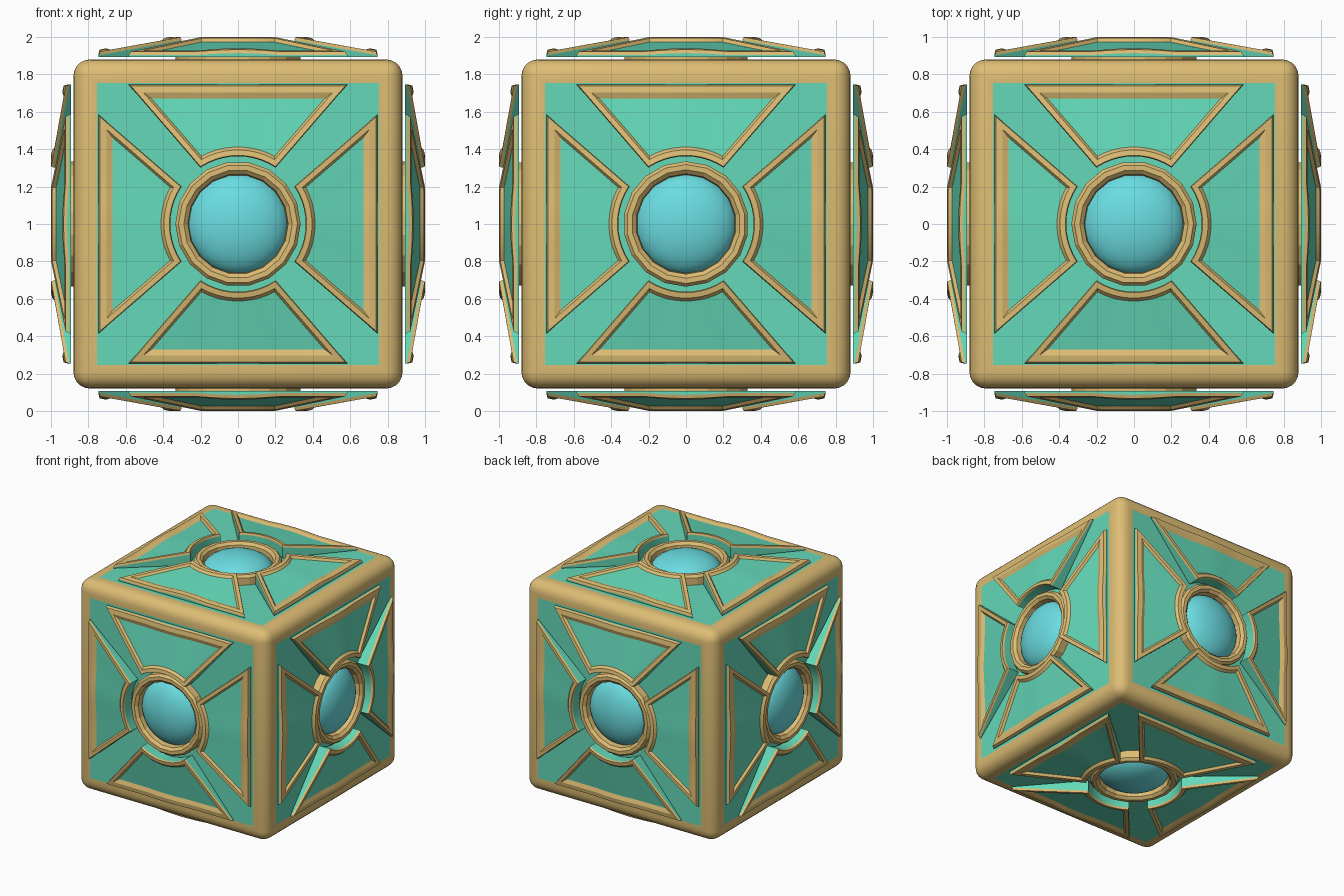
import bpy, bmesh, math
from mathutils import Matrix, Vector

if "Cube" in bpy.data.objects:
    bpy.data.objects.remove(bpy.data.objects["Cube"])


def material(name, rgb):
    m = bpy.data.materials.new(name)
    m.diffuse_color = (*rgb, 1)
    m.use_nodes = True
    m.node_tree.nodes["Principled BSDF"].inputs["Base Color"].default_value = m.diffuse_color
    return m


GOLD = material("warm gold", (0.73, 0.51, 0.175))
TEAL = material("teal", (0.125, 0.69, 0.48))
BLUE = material("aqua blue", (0.145, 0.72, 0.75))
CENTRE = Matrix.Translation((0, 0, 1))
FACES = {
    "top": Matrix.Identity(4),
    "bottom": Matrix.Rotation(math.pi, 4, 'X'),
    "front": Matrix.Rotation(math.pi / 2, 4, 'X'),
    "back": Matrix.Rotation(-math.pi / 2, 4, 'X'),
    "right": Matrix.Rotation(math.pi / 2, 4, 'Y'),
    "left": Matrix.Rotation(-math.pi / 2, 4, 'Y'),
}


def finish(bm, name, mats, matrix, smooth=None):
    bmesh.ops.recalc_face_normals(bm, faces=bm.faces[:])
    me = bpy.data.meshes.new(name)
    bm.to_mesh(me)
    bm.free()
    for m in mats:
        me.materials.append(m)
    if smooth:
        me.shade_smooth()
        me.set_sharp_from_angle(angle=math.radians(smooth))
    ob = bpy.data.objects.new(name, me)
    ob.matrix_world = matrix
    bpy.context.collection.objects.link(ob)


def bridge(bm, a, b, mat):
    for i in range(len(a)):
        j = (i + 1) % len(a)
        bm.faces.new((a[i], a[j], b[j], b[i])).material_index = mat


# rounded gold cube with flush teal squares
bm = bmesh.new()
bmesh.ops.create_cube(bm, size=1.76)
bmesh.ops.bevel(bm, geom=bm.edges[:], offset=0.09, segments=5, profile=0.5,
                affect='EDGES')
big = [f for f in bm.faces if f.calc_area() > 1]
bmesh.ops.inset_individual(bm, faces=big, thickness=0.05)
for f in big:
    f.material_index = 1
finish(bm, "cube_body", [GOLD, TEAL], CENTRE, 40)

# sloped wedge plate: straight outer edge, concave arc inner edge
N = 10
OUTER, ARC, SLOPE = 0.745, 0.362, 0.865


def height(x, d):
    return 1 - 0.178 * (d - math.sqrt(max(ARC ** 2 - x * x, 0.09)))


def outline(o, s, a):
    """Plan outline inset by o outside, s at the sides and a at the arc."""
    r, k = ARC + a, 0.2 - 0.3 * SLOPE - s / 0.757
    A, B, C = 1 + SLOPE ** 2, 2 * SLOPE * k, k * k - r * r
    d = (-B + math.sqrt(B * B - 4 * A * C)) / (2 * A)
    ang = math.asin((SLOPE * d + k) / r)
    w = SLOPE * (OUTER - o) + k
    ts = [-1 + 2 * i / N for i in range(N + 1)]
    return ([(w * t, OUTER - o) for t in ts]
            + [(r * math.sin(ang * t), r * math.cos(ang * t)) for t in reversed(ts)])


def add_plate(bm, rot):
    def loop(ins, z):
        return [bm.verts.new(rot @ Vector((x, d, z(x, d)))) for x, d in outline(*ins)]
    flat = (0, 0, 0)
    loops = [
        loop(flat, lambda x, d: 0.893),
        loop(flat, lambda x, d: height(x, d) - 0.018),
        loop((0.006, 0.005, 0.005), height),
        loop((0.042, 0.032, 0.034), height),
        loop((0.074, 0.044, 0.05), lambda x, d: height(x, d) - 0.017),
    ]
    for i, mat in enumerate((0, 1, 1, 1)):
        bridge(bm, loops[i], loops[i + 1], mat)
    # teal top panel and underside as ruled strips
    for lp in (loops[0], loops[-1]):
        for i in range(N):
            j = 2 * N + 1 - i
            bm.faces.new((lp[i], lp[i + 1], lp[j - 1], lp[j])).material_index = 0


RING = [(0.335, 0.875), (0.335, 0.94), (0.318, 0.96), (0.29, 0.96),
        (0.268, 0.94), (0.262, 0.875)]

for side, turn in FACES.items():
    place = CENTRE @ turn
    # four wedge plates
    bm = bmesh.new()
    for q in range(4):
        add_plate(bm, Matrix.Rotation(q * math.pi / 2, 4, 'Z'))
    finish(bm, side + "_plates", [TEAL, GOLD], place, 12)

    # faceted gold ring
    bm = bmesh.new()
    n = 18
    rows = [[bm.verts.new((r * math.cos(2 * math.pi * i / n),
                           r * math.sin(2 * math.pi * i / n), z))
             for i in range(n)] for r, z in RING]
    for i in range(len(rows)):
        bridge(bm, rows[i], rows[(i + 1) % len(rows)], 0)
    finish(bm, side + "_ring", [GOLD], place)

    # blue dome lens
    bm = bmesh.new()
    bmesh.ops.create_uvsphere(bm, u_segments=32, v_segments=16, radius=1,
                              matrix=Matrix.Translation((0, 0, 0.86))
                              @ Matrix.Diagonal((0.272, 0.272, 0.135, 1)))
    finish(bm, side + "_dome", [BLUE], place, 60)
